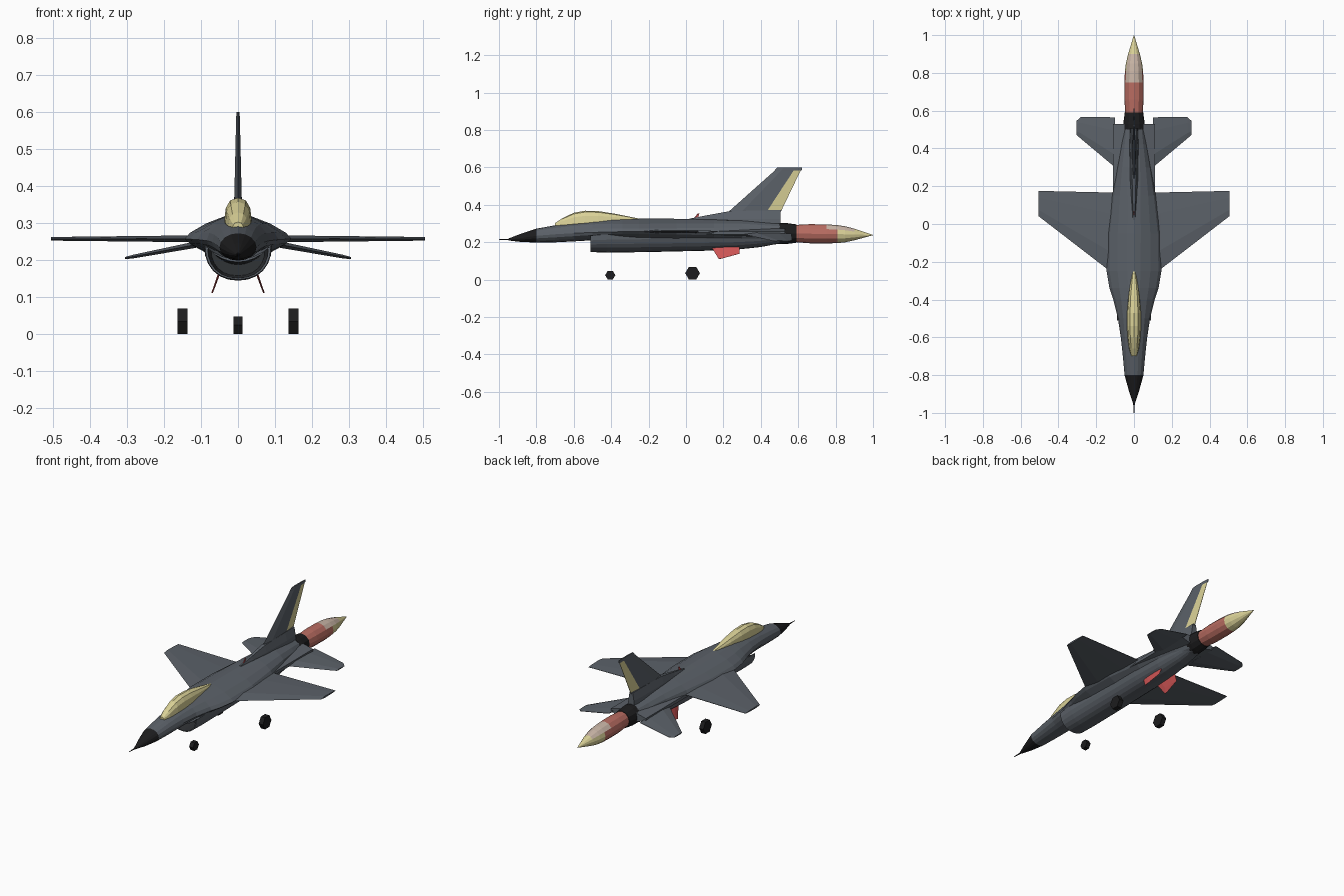
import bpy, bmesh, math
from mathutils import Vector as V


def material(name, *rgb):
    m = bpy.data.materials.new(name)
    m.diffuse_color = (*rgb, 1)
    return m


GREY = material("slate_grey", 0.105, 0.12, 0.14)
BLACK = material("black", 0.012, 0.012, 0.013)
YELLOW = material("pale_yellow", 0.70, 0.64, 0.31)
ROSE = material("flame_red", 0.48, 0.15, 0.12)
PINK = material("pale_pink", 0.58, 0.46, 0.38)
RED = material("red", 0.62, 0.09, 0.09)
DARK = material("intake_dark", 0.03, 0.033, 0.037)


def loft(name, rings, mats, rule=None):
    """Skin a list of equal-length closed rings; rule(face, ring, side) -> material index."""
    bm = bmesh.new()
    vs = [[bm.verts.new(p) for p in r] for r in rings]
    n = len(rings[0])
    made = []
    for i in range(len(vs) - 1):
        for j in range(n):
            k = (j + 1) % n
            made.append((bm.faces.new((vs[i][j], vs[i][k], vs[i + 1][k], vs[i + 1][j])), i, j))
    made.append((bm.faces.new(vs[0][::-1]), 0, -1))
    made.append((bm.faces.new(vs[-1]), len(vs) - 1, -1))
    bmesh.ops.recalc_face_normals(bm, faces=bm.faces)
    bm.normal_update()
    if rule:
        for f, i, j in made:
            f.material_index = rule(f, i, j)
    me = bpy.data.meshes.new(name)
    bm.to_mesh(me)
    bm.free()
    for m in mats:
        me.materials.append(m)
    ob = bpy.data.objects.new(name, me)
    bpy.context.collection.objects.link(ob)
    return ob


def spow(v, e):
    return math.copysign(abs(v) ** e, v)


def section(y, w, zm, zt, zb, p=2.0, n=16):
    """Superellipse cross-section with separate upper and lower heights."""
    out = []
    for i in range(n):
        a = 2 * math.pi * i / n
        c, s = spow(math.cos(a), 2 / p), spow(math.sin(a), 2 / p)
        out.append((w * c, y, zm + s * ((zt - zm) if s > 0 else (zm - zb))))
    return out


def rib(le, te, t, normal):
    """Thin aerofoil ring between leading and trailing edge points."""
    le, te, nv = V(le), V(te), V(normal)
    pts = [(0, 0), (.25, t), (.73, .75 * t), (1, .15 * t),
           (1, -.15 * t), (.73, -.75 * t), (.25, -t)]
    return [le.lerp(te, f) + nv * d for f, d in pts]


def wheel(name, x, y, r, half):
    R = r / math.cos(math.pi / 6)
    rings = [[(x + dx, y + R * math.cos(i * math.pi / 3), r + R * math.sin(i * math.pi / 3))
              for i in range(6)] for dx in (-half, half)]
    loft(name, rings, [BLACK])


# Fuselage with black nose cone and blended strakes
hull = [(-.95, .005, .214, .219, .209, 2), (-.88, .028, .222, .246, .201, 2),
        (-.80, .050, .234, .272, .198, 2), (-.70, .059, .242, .290, .199, 2),
        (-.60, .070, .248, .305, .204, 1.9), (-.50, .085, .252, .317, .210, 1.7),
        (-.40, .110, .255, .325, .210, 1.45), (-.34, .130, .256, .326, .205, 1.35),
        (-.25, .145, .257, .326, .200, 1.35), (-.05, .142, .257, .325, .195, 1.4),
        (.15, .116, .257, .323, .190, 1.6), (.30, .090, .254, .318, .185, 1.9),
        (.42, .070, .248, .308, .186, 2), (.51, .056, .246, .299, .190, 2)]
loft("fuselage", [section(*h) for h in hull], [GREY, BLACK],
     lambda f, i, j: 1 if f.calc_center_median().y < -.80 else 0)

# Nose probe
loft("nose_probe", [section(y, r, .214, .214 + r, .214 - r, 2, 6)
                    for y, r in ((-1, .0015), (-.94, .005))], [BLACK])


# Belly trunk with hollow crescent intake
def trunk(y, w, ze, zb, sag, k=0.0):
    n = 12
    low = [((w - k) * spow(math.cos(a), .9), y, ze - (ze - zb - k) * math.sin(a) ** .9 - k * .4)
           for a in (math.pi * i / n for i in range(1, n))]
    side = [(w - k, y, ze - k * .4)], [(-(w - k), y, ze - k * .4)]
    top = [((w - k) * u, y, ze - k - sag * (1 - u * u)) for u in (-.75, -.5, -.25, 0, .25, .5, .75)]
    return side[0] + low + side[1] + top


belly = [trunk(.51, .050, .245, .195, .01), trunk(.40, .066, .245, .174, .01),
         trunk(.28, .080, .245, .161, .01), trunk(.10, .090, .245, .154, .01),
         trunk(-.20, .092, .245, .147, .01), trunk(-.42, .092, .242, .144, .025),
         trunk(-.51, .089, .236, .147, .035), trunk(-.51, .089, .236, .147, .035, .007),
         trunk(-.40, .085, .234, .150, .035, .012)]
loft("belly_intake", belly, [GREY, DARK], lambda f, i, j: 1 if i >= 7 else 0)

# Engine nozzle
loft("nozzle", [section(y, r, .246, .246 + r, .246 - r, 2, 12)
                for y, r in ((.50, .057), (.53, .057), (.59, .049))], [BLACK])


# Exhaust flame: red barrel, pale top patch, yellow tip
def flame_rule(f, i, j):
    c = f.calc_center_median()
    if .75 < c.y < .90 and f.normal.z > .45:
        return 2
    return 1 if c.y > .81 else 0


loft("exhaust_flame", [section(y, r, z, z + r, z - r, 2, 12) for y, r, z in (
    (.585, .046, .246), (.66, .051, .245), (.75, .051, .244), (.81, .048, .243),
    (.85, .043, .242), (.90, .031, .241), (1.0, .001, .238))],
    [ROSE, YELLOW, PINK], flame_rule)

# Canopy bubble
loft("canopy", [section(y, w, z, t, z - .02, 2.5, 12) for y, w, z, t in (
    (-.70, .014, .285, .302), (-.66, .026, .292, .328), (-.60, .034, .300, .357),
    (-.54, .037, .303, .368), (-.47, .037, .306, .366), (-.38, .030, .310, .352),
    (-.30, .018, .312, .336), (-.25, .008, .314, .326))], [YELLOW])

# Dorsal spine under the fin
spine = [(.02, .006, .004, .326), (.12, .014, .007, .345), (.235, .022, .010, .366),
         (.42, .024, .010, .370), (.505, .020, .010, .370)]
loft("fin_base", [[(-b, y, .30), (b, y, .30), (b * .9, y, .325), (t, y, z),
                   (-t, y, z), (-b * .9, y, .325)] for y, b, t, z in spine], [GREY])

# Vertical fin with yellow rudder panel
X = (1, 0, 0)
loft("tail_fin", [rib((0, .225, .36), (0, .505, .36), .010, X),
                  rib((0, .237, .371), (0, .511, .371), .010, X),
                  rib((0, .475, .583), (0, .613, .583), .005, X),
                  rib((0, .475, .585), (0, .620, .585), .005, X),
                  rib((0, .490, .600), (0, .620, .600), .004, X)], [GREY, YELLOW],
     lambda f, i, j: 1 if i == 1 and j in (2, 3, 4) else 0)

# Small red antenna blade on the back
loft("antenna", [rib((0, .035, .318), (0, .060, .318), .003, X),
                 rib((0, .062, .353), (0, .072, .353), .002, X)], [RED])

Z = (0, 0, 1)
for s, side in ((1, "left"), (-1, "right")):
    # Main wing
    loft(side + "_wing", [rib((s * .06, -.30, .257), (s * .06, .165, .257), .010, Z),
                          rib((s * .14, -.24, .257), (s * .14, .167, .257), .009, Z),
                          rib((s * .497, .035, .257), (s * .497, .175, .257), .005, Z),
                          rib((s * .506, .042, .257), (s * .506, .175, .257), .005, Z)], [GREY])
    # Rear shelf beside the engine
    loft(side + "_shelf", [[(s * .045, y, .275), (s * .112, y, .258),
                            (s * .112, y, .240), (s * .045, y, .222)]
                           for y in (.05, .53)], [GREY])
    # Drooped tailplane with clipped corner
    loft(side + "_tailplane", [rib((s * .10, .30, .244), (s * .10, .565, .244), .009, Z),
                               rib((s * .283, .453, .209), (s * .283, .566, .209), .005, Z),
                               rib((s * .305, .472, .205), (s * .305, .545, .205), .003, Z)],
         [GREY])
    # Red ventral fin
    N = (.93, 0, s * .36)
    loft(side + "_ventral_fin", [rib((s * .047, .135, .175), (s * .047, .287, .175), .003, N),
                                 rib((s * .060, .158, .138), (s * .060, .285, .138), .0025, N),
                                 rib((s * .070, .175, .110), (s * .070, .195, .113), .002, N)],
         [RED])
    # Main wheel
    wheel(side + "_main_wheel", s * .15, .035, .034, .0135)

# Nose wheel
wheel("nose_wheel", 0, -.405, .0235, .0125)
